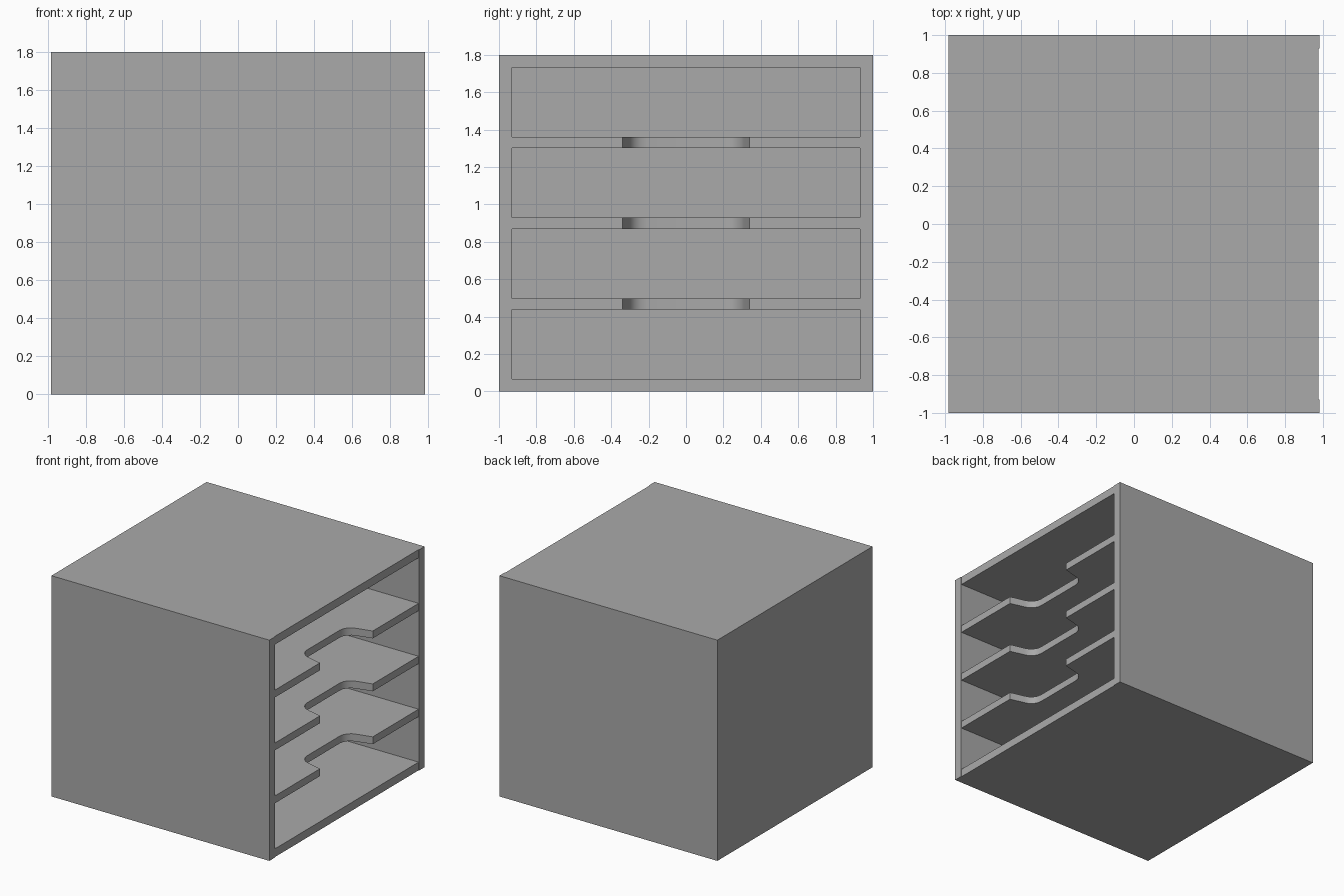
import bpy, bmesh
from math import sin, cos, radians

cube = bpy.data.objects.get("Cube")
if cube:
    bpy.data.objects.remove(cube, do_unlink=True)

# Overall sizes
BACK, FRONT, EDGE = -0.983, 0.983, 0.978   # EDGE: slightly recessed plate fronts
HEIGHT, WALL, SLAB, SHELF = 1.8, 0.07, 0.067, 0.06
INNER = 1 - WALL
GAP = (HEIGHT - 2 * SLAB - 3 * SHELF) / 4

grey = bpy.data.materials.new("plain grey")
grey.use_nodes = True
colour = (0.4, 0.4, 0.4, 1)
grey.diffuse_color = colour
grey.node_tree.nodes["Principled BSDF"].inputs["Base Color"].default_value = colour


def plate(name, outline, z, thickness):
    """Extrude a flat xy outline upwards into a solid plate."""
    bm = bmesh.new()
    face = bm.faces.new([bm.verts.new((x, y, z)) for x, y in outline])
    result = bmesh.ops.extrude_face_region(bm, geom=[face])
    top = [v for v in result["geom"] if isinstance(v, bmesh.types.BMVert)]
    bmesh.ops.translate(bm, verts=top, vec=(0, 0, thickness))
    bmesh.ops.recalc_face_normals(bm, faces=bm.faces)
    mesh = bpy.data.meshes.new(name)
    bm.to_mesh(mesh)
    bm.free()
    mesh.materials.append(grey)
    obj = bpy.data.objects.new(name, mesh)
    bpy.context.collection.objects.link(obj)
    return obj


def rectangle(x0, x1, y0, y1):
    return [(x0, y0), (x1, y0), (x1, y1), (x0, y1)]


# Outer case
plate("front_wall", rectangle(BACK, FRONT, -1, -INNER), 0, HEIGHT)
plate("rear_wall", rectangle(BACK, FRONT, INNER, 1), 0, HEIGHT)
plate("closed_end_wall", rectangle(BACK, BACK + WALL, -INNER, INNER), 0, HEIGHT)
inside = rectangle(BACK + WALL, EDGE, -INNER, INNER)
plate("base", inside, 0, SLAB)
plate("roof", inside, HEIGHT - SLAB, SLAB)

# Shelf outline: flared finger notch with rounded inner corners
half = [(BACK + WALL, INNER), (EDGE, INNER), (EDGE, 0.34)]
for step in range(5):
    a = radians(10 + 20 * step)
    half.append((0.87 - 0.1 * sin(a), 0.21 + 0.1 * cos(a)))
outline = half + [(x, -y) for x, y in reversed(half)]

for i in range(3):
    z = SLAB + GAP + i * (GAP + SHELF)
    shelf = plate(f"shelf_{i + 1}", outline, z, SHELF)
    bpy.ops.object.select_all(action="DESELECT")
    shelf.select_set(True)
    bpy.context.view_layer.objects.active = shelf
    bpy.ops.object.shade_smooth_by_angle(angle=radians(30))
